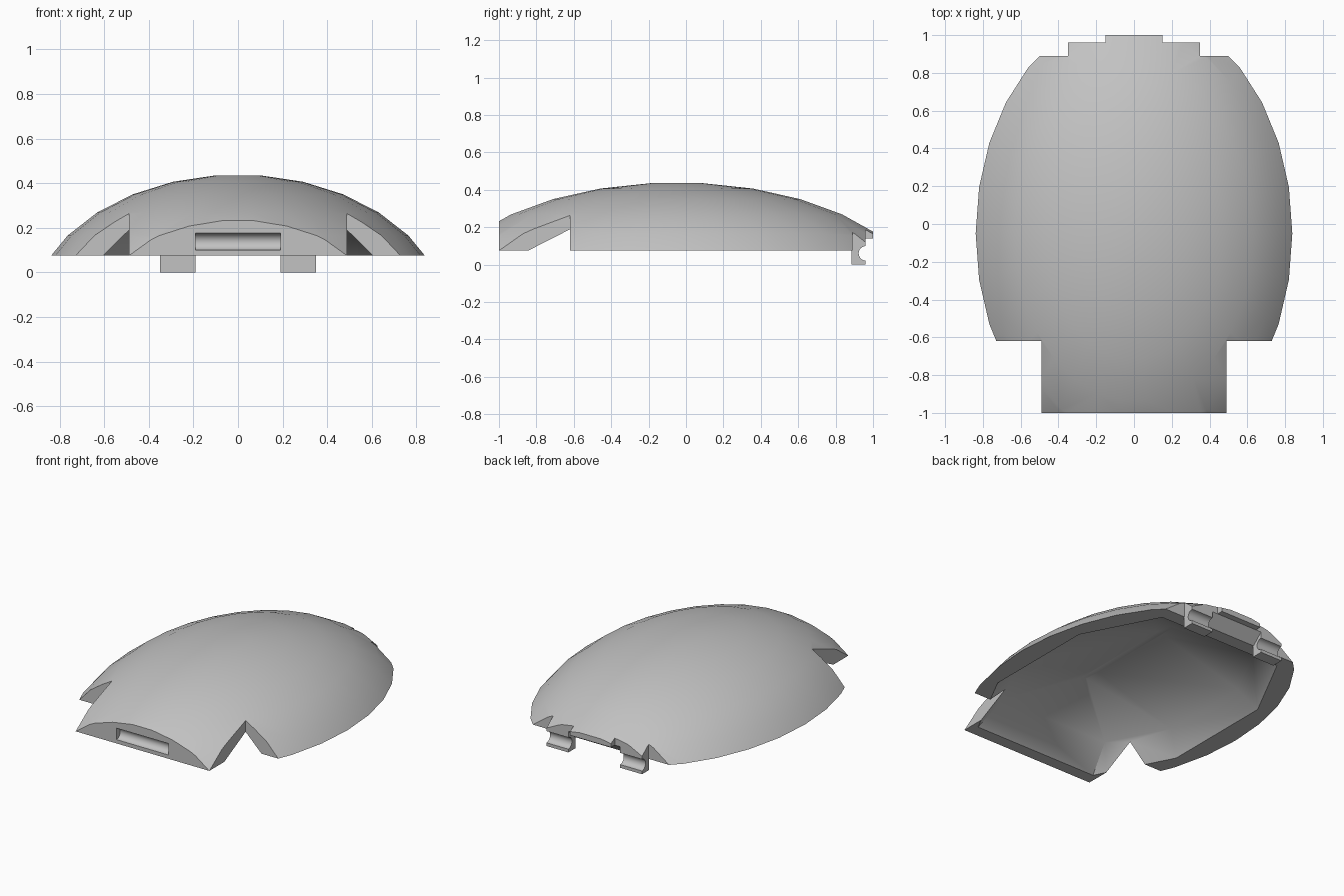
import bpy, bmesh, math
from mathutils import Vector

if "Cube" in bpy.data.objects:
    bpy.data.objects.remove(bpy.data.objects["Cube"])

grey = bpy.data.materials.new("plain_grey")
grey.use_nodes = True
COLOUR = (0.54, 0.54, 0.54, 1)
grey.diffuse_color = COLOUR
grey.node_tree.nodes["Principled BSDF"].inputs["Base Color"].default_value = COLOUR

BASE = 0.075          # height of the rim
CENTRE_Y = -0.05


def to_object(name, bm):
    bmesh.ops.recalc_face_normals(bm, faces=bm.faces)
    mesh = bpy.data.meshes.new(name)
    bm.to_mesh(mesh)
    bm.free()
    mesh.materials.append(grey)
    ob = bpy.data.objects.new(name, mesh)
    bpy.context.collection.objects.link(ob)
    return ob


def loft(rings):
    """Closed solid through rings of equal point count."""
    bm = bmesh.new()
    loops = [[bm.verts.new(p) for p in ring] for ring in rings]
    n = len(loops[0])
    for a, b in zip(loops, loops[1:]):
        for i in range(n):
            j = (i + 1) % n
            bm.faces.new((a[i], a[j], b[j], b[i]))
    bm.faces.new(loops[0])
    bm.faces.new(loops[-1])
    return bm


def slice_off(bm, point, normal):
    """Remove everything on the normal side and cap the cut."""
    geom = bm.verts[:] + bm.edges[:] + bm.faces[:]
    cut = bmesh.ops.bisect_plane(bm, geom=geom, plane_co=point, plane_no=normal,
                                 clear_outer=True)["geom_cut"]
    edges = [e for e in cut if isinstance(e, bmesh.types.BMEdge)]
    bmesh.ops.contextual_create(bm, geom=edges)


def box(name, lo, hi):
    bm = bmesh.new()
    bmesh.ops.create_cube(bm, size=1)
    lo, hi = Vector(lo), Vector(hi)
    bmesh.ops.scale(bm, vec=hi - lo, verts=bm.verts)
    bmesh.ops.translate(bm, vec=(lo + hi) / 2, verts=bm.verts)
    return to_object(name, bm)


def prism(name, x0, x1, profile):
    """Extrude a (y, z) profile along x."""
    return to_object(name, loft([[(x, *p) for p in profile] for x in (x0, x1)]))


def rod(name, x0, x1, y, z, radius):
    """Round bar along x."""
    return prism(name, x0, x1, [(y + radius * math.cos(a), z + radius * math.sin(a))
                                for a in (math.tau * i / 24 for i in range(24))])


def combine(target, tool, operation="DIFFERENCE"):
    mod = target.modifiers.new("cut", "BOOLEAN")
    mod.operation, mod.object, mod.solver = operation, tool, "EXACT"
    bpy.ops.object.select_all(action="DESELECT")
    bpy.context.view_layer.objects.active = target
    target.select_set(True)
    bpy.ops.object.modifier_apply(modifier=mod.name)
    bpy.data.objects.remove(tool)


# Outer dome: upper part of a stretched sphere, trimmed at rim, front and back
rings = []
for k in range(8):
    t = math.radians(6 + 12 * k)
    rings.append([(0.945 * math.sin(t) * math.cos(a),
                   CENTRE_Y + 1.33 * math.sin(t) * math.sin(a),
                   -0.226 + 0.665 * math.cos(t))
                  for a in (math.tau * i / 30 for i in range(30))])
bm = loft(rings)
slice_off(bm, (0, 0, BASE), (0, 0, -1))
slice_off(bm, (0, -1, 0), (0, -1, 0))
slice_off(bm, (0, 1, 0), (0, 1, 0))
shell = to_object("shell", bm)


# Faceted hollow underneath, rising to a ridge along the middle
def octagon(side, end, z):
    (sx, sy), (ex, ey) = side, end
    half = [(sx, sy), (ex, ey), (-ex, ey), (-sx, sy)]
    pts = half + [(-x, -y) for x, y in half]
    return [(x, y + CENTRE_Y - 0.01, z) for x, y in pts]


combine(shell, to_object("hollow", loft([
    octagon((0.73, 0.39), (0.47, 0.88), 0.04),
    octagon((0.70, 0.38), (0.45, 0.86), BASE),
    octagon((0.60, 0.31), (0.40, 0.69), 0.21),
    octagon((0.02, 0.30), (0.015, 0.40), 0.38)])))

# Front corner notches and stepped back edge
for s in (-1, 1):
    def side_box(name, x0, x1, y0, y1):
        xs = sorted((s * x0, s * x1))
        return box(name, (xs[0], y0, -1), (xs[1], y1, 1))
    combine(shell, side_box("corner_notch", 0.49, 1.2, -1.2, -0.62))
    combine(shell, side_box("back_outer_step", 0.35, 1.2, 0.89, 1.2))
    combine(shell, side_box("back_inner_step", 0.15, 0.5, 0.96, 1.2))

# Thin back lip with a sloped underside
combine(shell, prism("lip_undercut", -0.19, 0.19,
                     [(0.89, -0.1), (0.89, BASE), (0.96, 0.14), (1.2, 0.14), (1.2, -0.1)]))

# Grooved hinge feet at the back
for s in (-1, 1):
    x0, x1 = sorted((s * 0.19, s * 0.35))
    combine(shell, box("foot", (x0, 0.885, 0), (x1, 0.96, 0.11)), "UNION")
    combine(shell, rod("foot_groove", x0 - 0.01, x1 + 0.01, 0.962, 0.06, 0.039))

# Rounded slot in the front face
combine(shell, rod("front_slot", -0.19, 0.19, -1, 0.138, 0.038))

bpy.ops.object.select_all(action="DESELECT")
shell.select_set(True)
bpy.context.view_layer.objects.active = shell
bpy.ops.object.shade_smooth_by_angle(angle=math.radians(30))
